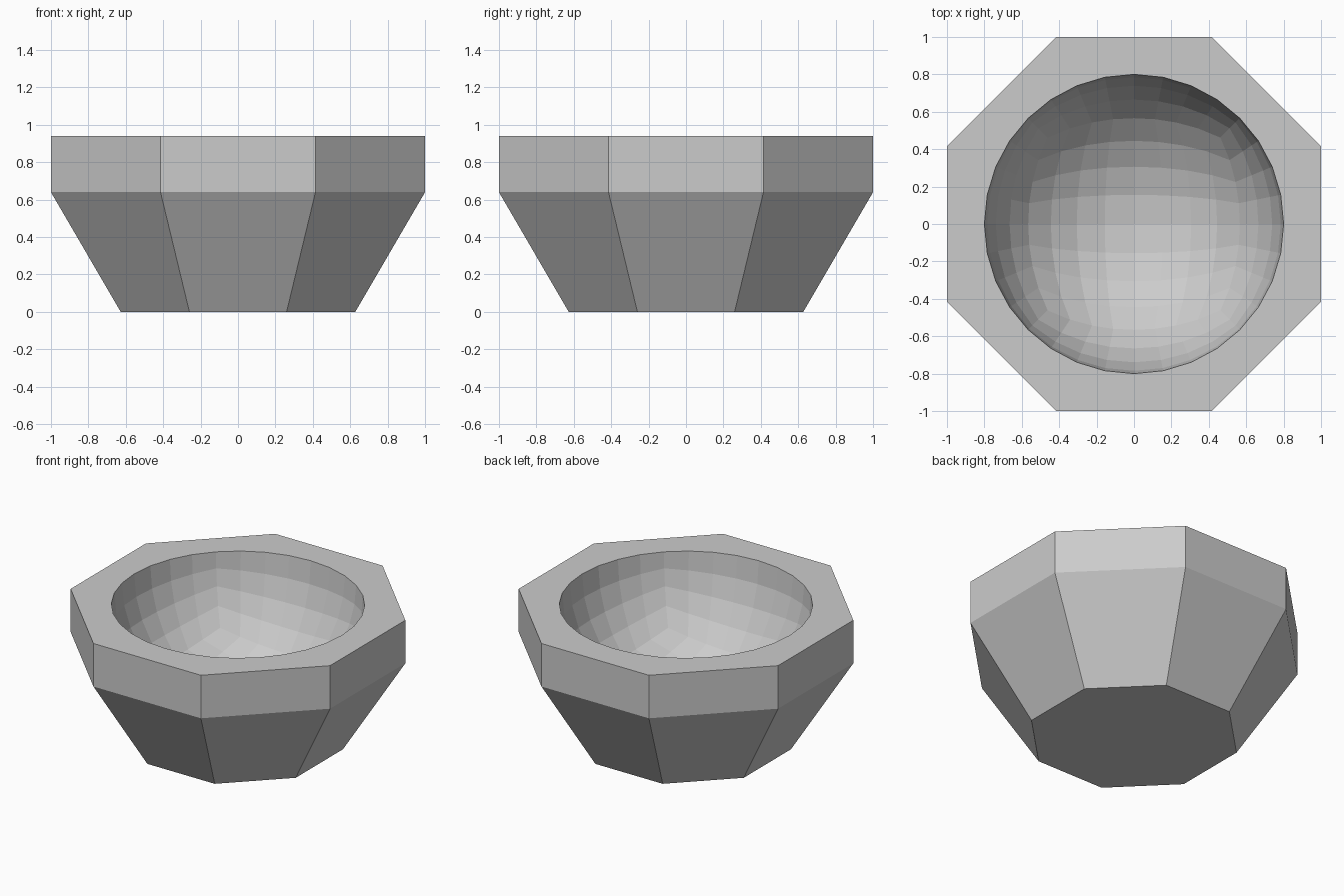
import bpy
import bmesh
import math
from mathutils import Vector

cube = bpy.data.objects.get("Cube")
if cube:
    bpy.data.objects.remove(cube, do_unlink=True)

# Stone colour
stone = bpy.data.materials.new("grey_stone")
stone.use_nodes = True
colour = (0.6, 0.6, 0.6, 1)
stone.diffuse_color = colour
stone.node_tree.nodes["Principled BSDF"].inputs["Base Color"].default_value = colour

HEIGHT, RADIUS = 0.94, 0.8
bm = bmesh.new()


def octagon(apothem, z):
    """Ring of eight vertices with flat sides towards the axes."""
    r = apothem / math.cos(math.pi / 8)
    angles = [math.pi / 8 + k * math.pi / 4 for k in range(8)]
    return [bm.verts.new((r * math.cos(a), r * math.sin(a), z)) for a in angles]


# Hollow: lower half of a sphere made from a rounded cube grid
bmesh.ops.create_cube(bm, size=2)
bmesh.ops.subdivide_edges(bm, edges=bm.edges[:], cuts=7, use_grid_fill=True)
bmesh.ops.delete(bm, geom=[f for f in bm.faces if f.calc_center_median().z > 0],
                 context="FACES")
for v in bm.verts:
    direction = Vector([math.tan(c * math.pi / 4) for c in v.co]).normalized()
    v.co = direction * RADIUS + Vector((0, 0, HEIGHT))
bmesh.ops.reverse_faces(bm, faces=bm.faces[:])
rim_edges = [e for e in bm.edges if e.is_boundary]

# Outer body: flared base below a straight band
rings = [octagon(0.627, 0), octagon(1, 0.64), octagon(1, HEIGHT)]
bm.faces.new(rings[0][::-1])
for low, high in zip(rings, rings[1:]):
    for i in range(8):
        j = (i + 1) % 8
        bm.faces.new((low[i], low[j], high[j], high[i]))

# Flat top between the octagon and the round opening
top = rings[-1]
rim_edges += [bm.edges.get((top[i], top[i - 1])) for i in range(8)]
bmesh.ops.triangle_fill(bm, edges=rim_edges, use_beauty=True, normal=(0, 0, 1))
bmesh.ops.recalc_face_normals(bm, faces=bm.faces[:])

mesh = bpy.data.meshes.new("stone_bowl")
bm.to_mesh(mesh)
bm.free()
mesh.materials.append(stone)
bowl = bpy.data.objects.new("stone_bowl", mesh)
bpy.context.collection.objects.link(bowl)
